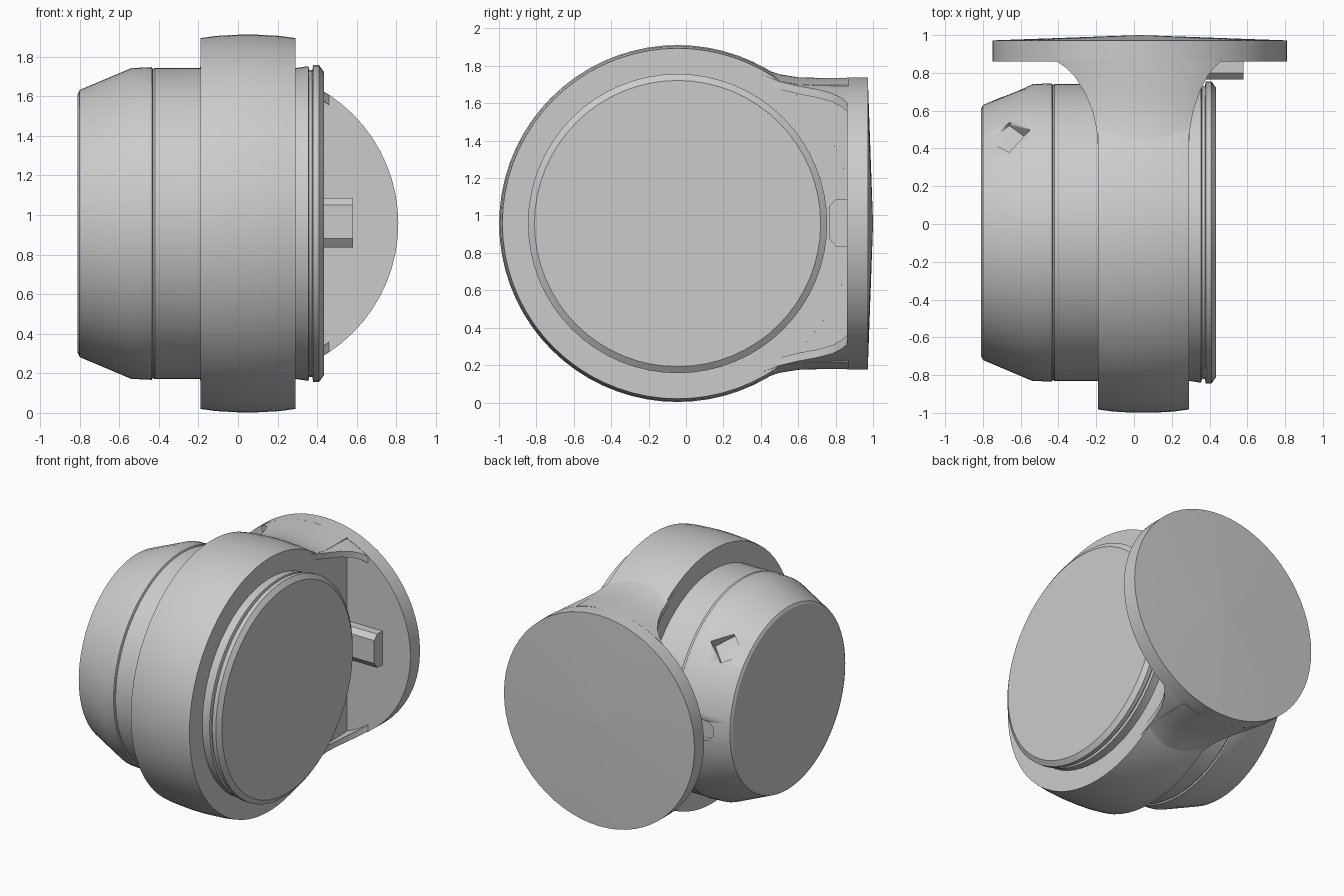
import bpy, bmesh, math
from mathutils import Vector

default = bpy.data.objects.get("Cube")
if default:
    bpy.data.objects.remove(default, do_unlink=True)

grey = bpy.data.materials.new("light_grey")
grey.use_nodes = True
COLOUR = (0.6, 0.6, 0.6, 1)
grey.diffuse_color = COLOUR
grey.node_tree.nodes["Principled BSDF"].inputs["Base Color"].default_value = COLOUR

MID_Z = 0.957      # height of both the drum axis and the plate axis
AXIS_Y = -0.045    # drum and ring axis
NECK_X = 0.05      # middle of the ring and neck


def finish(name, bm, angle=30):
    bmesh.ops.recalc_face_normals(bm, faces=bm.faces)
    mesh = bpy.data.meshes.new(name)
    bm.to_mesh(mesh)
    bm.free()
    obj = bpy.data.objects.new(name, mesh)
    bpy.context.collection.objects.link(obj)
    mesh.materials.append(grey)
    bpy.ops.object.select_all(action="DESELECT")
    obj.select_set(True)
    bpy.context.view_layer.objects.active = obj
    bpy.ops.object.shade_smooth_by_angle(angle=math.radians(angle))
    return obj


def loft(name, sections, angle=30):
    """Skin a row of equal-length closed sections and cap the ends."""
    bm = bmesh.new()
    rows = [[bm.verts.new(p) for p in s] for s in sections]
    n = len(rows[0])
    for a, b in zip(rows, rows[1:]):
        for i in range(n):
            j = (i + 1) % n
            bm.faces.new((a[i], a[j], b[j], b[i]))
    bm.faces.new(rows[0])
    bm.faces.new(rows[-1])
    return finish(name, bm, angle)


def turned(name, profile, axis, sides=64):
    """Turn (position, radius) pairs around the x or y direction."""
    sections = []
    for t, r in profile:
        ring = []
        for i in range(sides):
            a = math.tau * i / sides
            u, v = r * math.cos(a), MID_Z + r * math.sin(a)
            ring.append((t, AXIS_Y + u, v) if axis == "X" else (0.03 + u, t, v))
        sections.append(ring)
    return loft(name, sections, 25)


def arc(half_width, radius, y, sign=1, centre=NECK_X, steps=16):
    """Points across the top or bottom of a circle facing y."""
    points = []
    for i in range(steps + 1):
        x = half_width * (2 * i / steps - 1)
        points.append((centre + x, y, MID_Z + sign * math.sqrt(radius ** 2 - x ** 2)))
    return points


# Drum with a tapered left end and a grooved right rim
drum = turned("drum", [(-0.81, 0.655), (-0.80, 0.675), (-0.54, 0.785), (-0.435, 0.79),
                       (-0.43, 0.78), (-0.42, 0.787), (0.30, 0.787), (0.355, 0.795),
                       (0.36, 0.775), (0.375, 0.775), (0.38, 0.8), (0.41, 0.8),
                       (0.435, 0.765)], "X")

# Crowned ring around the drum
turned("ring", [(-0.19, 0.937), (-0.11, 0.948), (0, 0.954), (0.10, 0.954),
                (0.21, 0.948), (0.29, 0.937)], "X", 72)

# Round back plate with a shallow conical rear
turned("back_plate", [(0.86, 0.78), (0.972, 0.78), (1.0, 0.005)], "Y")

# Neck core joining ring and plate, its height easing into the ring
heights = [(0.2, 0.90), (0.3, 0.872), (0.4, 0.832), (0.5, 0.798), (0.6, 0.782),
           (0.7, 0.778), (0.87, 0.778)]
loft("neck_core", [arc(0.2395, h, y) + arc(0.2395, h, y, -1)[::-1] for y, h in heights])

# Flared lips at the top and bottom of the neck
flare = [(0.4, 0.24, 0.832), (0.5, 0.247, 0.798), (0.6, 0.267, 0.782), (0.7, 0.305, 0.779),
         (0.78, 0.35, 0.779), (0.83, 0.395, 0.779), (0.865, 0.44, 0.779)]
for sign, label in ((1, "top"), (-1, "bottom")):
    sections = []
    for y, w, h in flare:
        cx = NECK_X - 0.12 * max(0, w - 0.24)
        sections.append(arc(w, h, y, sign, cx) + arc(w, h - 0.04, y, sign, cx)[::-1])
    loft(label + "_neck_lip", sections)

# Chamfered block on the inner face of the plate
block = [(0.87, 0.835), (0.80, 0.835), (0.765, 0.88), (0.765, 1.05), (0.80, 1.085), (0.87, 1.085)]
loft("side_block", [[(x, y, z) for y, z in block] for x in (0.25, 0.58)])


# Round hole and square recess cut into the tapered end of the drum
def cut(name, sides, size, x, angle, radius):
    direction = Vector((0, math.cos(angle), math.sin(angle)))
    bm = bmesh.new()
    bmesh.ops.create_cone(bm, cap_ends=True, segments=sides, radius1=size,
                          radius2=size, depth=0.2)
    cutter = finish(name, bm)
    cutter.rotation_euler = direction.to_track_quat("Z", "Y").to_euler()
    cutter.location = Vector((x, AXIS_Y, MID_Z)) + direction * radius
    cutter.hide_render = True
    cutter.hide_viewport = True
    cutter.display_type = "WIRE"
    mod = drum.modifiers.new(name, "BOOLEAN")
    mod.object = cutter
    mod.solver = "EXACT"


cut("round_hole_cutter", 10, 0.08, -0.62, 0, 0.79)
cut("recess_cutter", 4, 0.11, -0.66, math.radians(46), 0.80)
